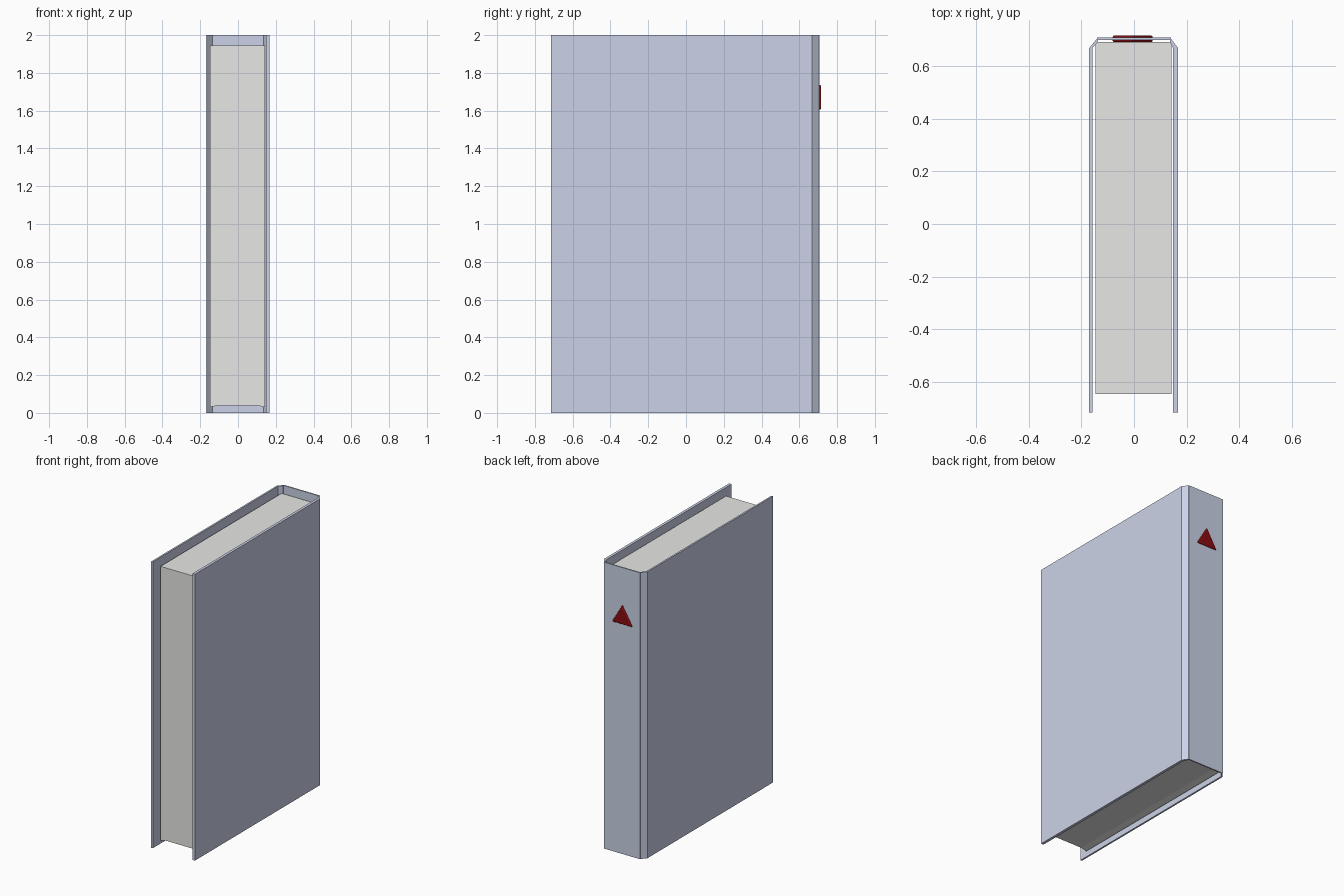
import bpy
import bmesh

cube = bpy.data.objects.get("Cube")
if cube:
    bpy.data.objects.remove(cube, do_unlink=True)


def make_material(name, rgb):
    mat = bpy.data.materials.new(name)
    mat.use_nodes = True
    mat.diffuse_color = (*rgb, 1)
    mat.node_tree.nodes["Principled BSDF"].inputs["Base Color"].default_value = (*rgb, 1)
    return mat


def prism(name, outline, offset, mat):
    """Extrude a closed outline, given as 3D points, along an offset."""
    bm = bmesh.new()
    face = bm.faces.new([bm.verts.new(p) for p in outline])
    out = bmesh.ops.extrude_face_region(bm, geom=[face], use_keep_orig=True)
    verts = [g for g in out["geom"] if isinstance(g, bmesh.types.BMVert)]
    bmesh.ops.translate(bm, verts=verts, vec=offset)
    bmesh.ops.recalc_face_normals(bm, faces=bm.faces)
    mesh = bpy.data.meshes.new(name)
    bm.to_mesh(mesh)
    bm.free()
    mesh.materials.append(mat)
    obj = bpy.data.objects.new(name, mesh)
    bpy.context.collection.objects.link(obj)
    return obj


def upright(name, plan, low, high, mat):
    """Raise a plan outline between two heights."""
    return prism(name, [(x, y, low) for x, y in plan], (0, 0, high - low), mat)


def rect(x0, x1, y0, y1):
    return [(x0, y0), (x1, y0), (x1, y1), (x0, y1)]


cloth = make_material("pale blue cover", (0.60, 0.65, 0.80))
paper = make_material("off white paper", (0.80, 0.80, 0.79))
red = make_material("dark red", (0.25, 0.004, 0.005))

# Cover boards, the left one slightly thicker
upright("right_cover", rect(-0.17, -0.158, -0.715, 0.668), 0, 2, cloth)
upright("left_cover", rect(0.148, 0.167, -0.715, 0.668), 0, 2, cloth)

# Spine and the slanted hinges joining it to the boards
upright("spine", rect(-0.14, 0.14, 0.698, 0.707), 0, 2, cloth)
upright("right_hinge", [(-0.17, 0.668), (-0.158, 0.668), (-0.136, 0.692),
                        (-0.14, 0.704)], 0, 2, cloth)
upright("left_hinge", [(0.167, 0.668), (0.148, 0.668), (0.136, 0.692),
                       (0.14, 0.704)], 0, 2, cloth)

# Page block with a shallow hollow along its underside
section = [(-0.147, 1.945), (-0.147, 0.03), (-0.105, 0.04),
           (0.10, 0.04), (0.142, 0.03), (0.142, 1.945)]
prism("pages", [(x, -0.645, z) for x, z in section], (0, 1.335, 0), paper)

# Raised triangle on the spine with softened edges
badge = prism("spine_triangle", [(-0.083, 0.69, 1.607), (0.073, 0.69, 1.607),
                                 (-0.005, 0.69, 1.738)], (0, 0.026, 0), red)
bevel = badge.modifiers.new("soft edges", "BEVEL")
bevel.width = 0.006
bevel.segments = 3
bpy.ops.object.select_all(action="DESELECT")
badge.select_set(True)
bpy.context.view_layer.objects.active = badge
bpy.ops.object.shade_smooth_by_angle()
